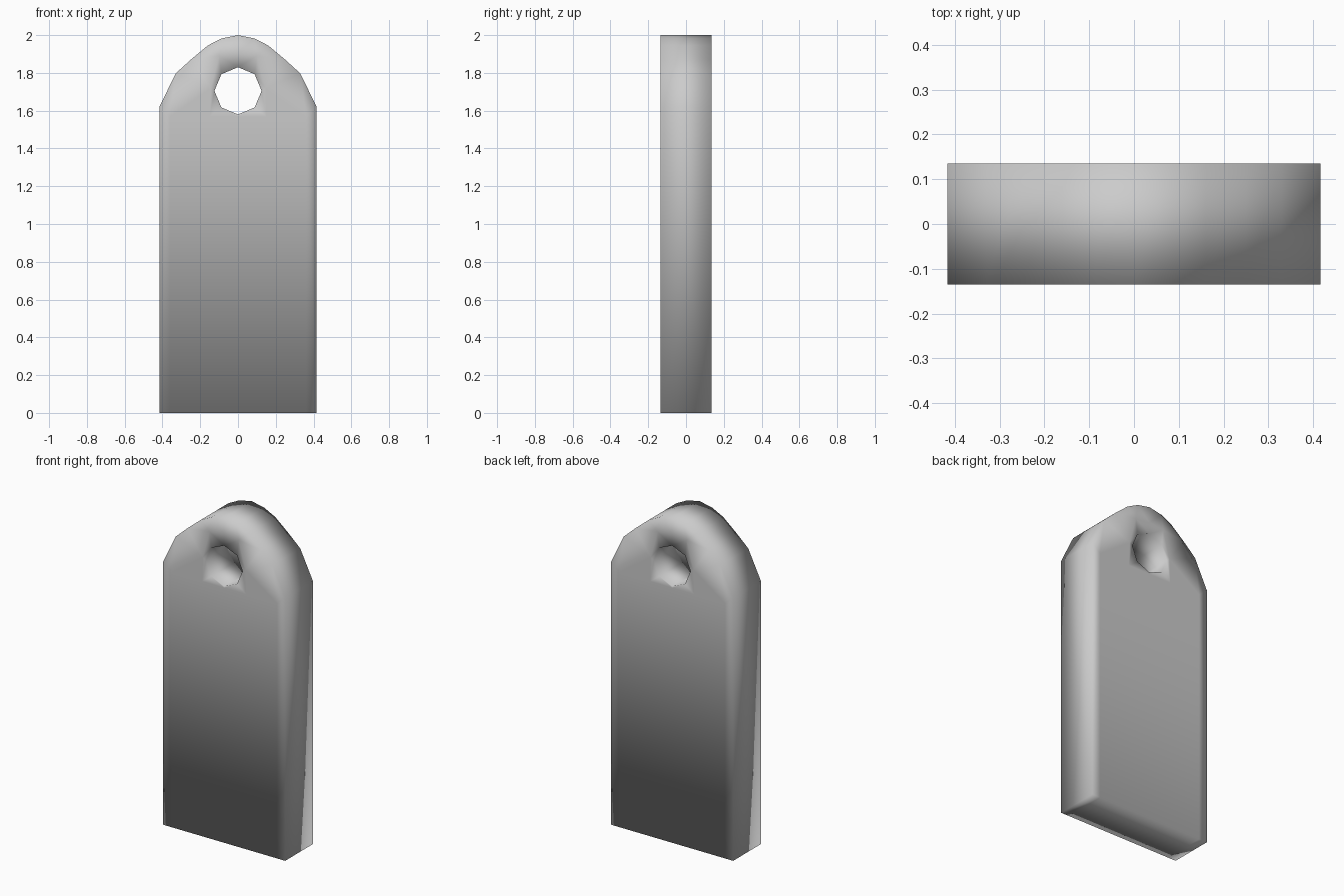
import bpy, bmesh

if "Cube" in bpy.data.objects:
    bpy.data.objects.remove(bpy.data.objects["Cube"])

# Right half of the tag face, as (x, z) points
P = {
    # octagonal hole rim
    "H0": (0, 1.83), "H1": (.088, 1.793), "H2": (.125, 1.705), "H3": (.088, 1.617), "H4": (0, 1.58),
    # support loop around the hole
    "G0": (0, 1.90), "G1": (.10, 1.89), "G2": (.145, 1.72), "G3": (.15, 1.57), "G4": (0, 1.57),
    # arched outline
    "O0": (0, 2), "O1": (.085, 1.983), "O2": (.16, 1.945), "O3": (.25, 1.87),
    "O4": (.33, 1.797), "O5": (.416, 1.62),
    # long lower panel
    "E": (.36, 1.57), "C": (.416, 0), "B": (.36, 0), "A": (.15, 0), "Z": (0, 0),
}
FACES = [
    "H0 H1 G1 G0", "H1 H2 G2 G1", "H2 H3 G3 G2", "H3 H4 G4 G3",
    "G0 G1 O1 O0", "G1 O2 O1", "G1 G2 O3 O2", "G2 E O4 O3", "E O5 O4", "G2 G3 E",
    "E O5 C B", "G3 E B A", "G4 G3 A Z",
]

bm = bmesh.new()
verts = {k: bm.verts.new((x, 0, z)) for k, (x, z) in P.items()}
for f in FACES:
    bm.faces.new([verts[k] for k in f.split()]).smooth = True
bmesh.ops.recalc_face_normals(bm, faces=bm.faces)
mesh = bpy.data.meshes.new("tag_plate")
bm.to_mesh(mesh)
bm.free()

# Mirror the half face, then give it thickness
tag = bpy.data.objects.new("tag_plate", mesh)
bpy.context.collection.objects.link(tag)
mirror = tag.modifiers.new("mirror", "MIRROR")
mirror.use_clip = True
solid = tag.modifiers.new("thickness", "SOLIDIFY")
solid.thickness = 0.27
solid.offset = 0
